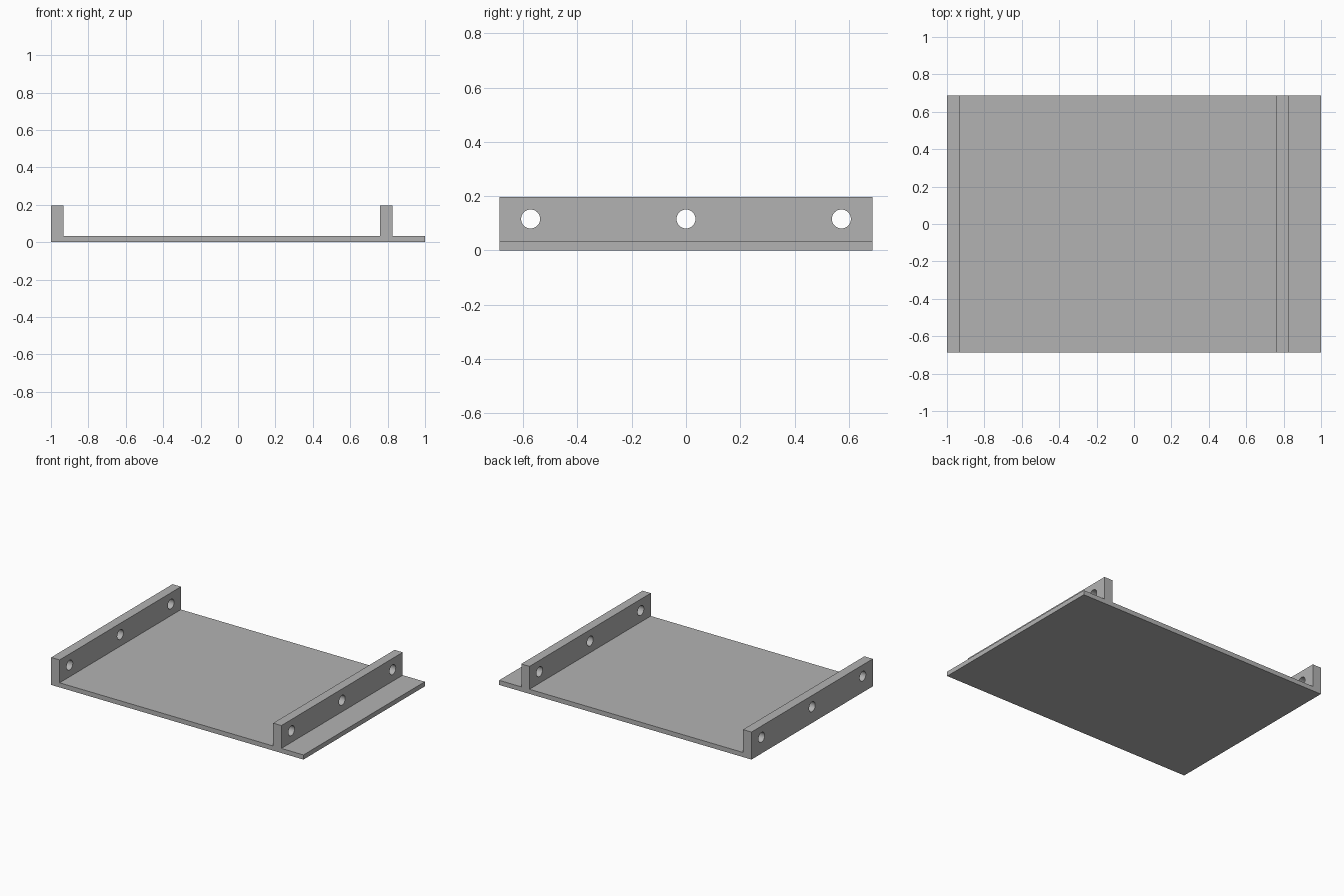
import bpy, bmesh
from mathutils import Matrix

if "Cube" in bpy.data.objects:
    bpy.data.objects.remove(bpy.data.objects["Cube"], do_unlink=True)

HALF_DEPTH, PLATE_TOP, WALL_TOP = 0.687, 0.033, 0.197
HOLE_Z, HOLE_RADIUS, HOLE_SPACING = 0.116, 0.035, 0.573

grey = bpy.data.materials.new("plain grey")
grey.use_nodes = True
colour = (0.45, 0.45, 0.45, 1)
grey.diffuse_color = colour
grey.node_tree.nodes["Principled BSDF"].inputs["Base Color"].default_value = colour


def finish(bm, name):
    bmesh.ops.recalc_face_normals(bm, faces=bm.faces)
    mesh = bpy.data.meshes.new(name)
    bm.to_mesh(mesh)
    bm.free()
    mesh.materials.append(grey)
    obj = bpy.data.objects.new(name, mesh)
    bpy.context.collection.objects.link(obj)
    return obj


# Tray: plate with two upright walls, extruded from its front outline
outline = [(-1, 0), (1, 0), (1, PLATE_TOP), (0.825, PLATE_TOP),
           (0.825, WALL_TOP), (0.76, WALL_TOP), (0.76, PLATE_TOP),
           (-0.933, PLATE_TOP), (-0.933, WALL_TOP), (-1, WALL_TOP)]
bm = bmesh.new()
front = bm.faces.new([bm.verts.new((x, -HALF_DEPTH, z)) for x, z in outline])
back = bmesh.ops.extrude_face_region(bm, geom=[front])["geom"]
bmesh.ops.translate(bm, vec=(0, 2 * HALF_DEPTH, 0),
                    verts=[v for v in back if isinstance(v, bmesh.types.BMVert)])
tray = finish(bm, "mounting_tray")

# Hole cutters: three rods running through both walls
bm = bmesh.new()
for y in (-HOLE_SPACING, 0, HOLE_SPACING):
    bmesh.ops.create_cone(
        bm, cap_ends=True, segments=48, radius1=HOLE_RADIUS, radius2=HOLE_RADIUS, depth=3,
        matrix=Matrix.Translation((0, y, HOLE_Z)) @ Matrix.Rotation(1.5707963, 4, "Y"))
cutter = finish(bm, "hole_cutter")
cutter.hide_render = True

# Cut the screw holes
holes = tray.modifiers.new("screw holes", "BOOLEAN")
holes.operation = "DIFFERENCE"
holes.solver = "EXACT"
holes.object = cutter
bpy.context.view_layer.objects.active = tray
tray.select_set(True)
cutter.select_set(False)
bpy.ops.object.modifier_apply(modifier=holes.name)
bpy.data.objects.remove(cutter, do_unlink=True)
bpy.ops.object.shade_smooth_by_angle(angle=0.5)
